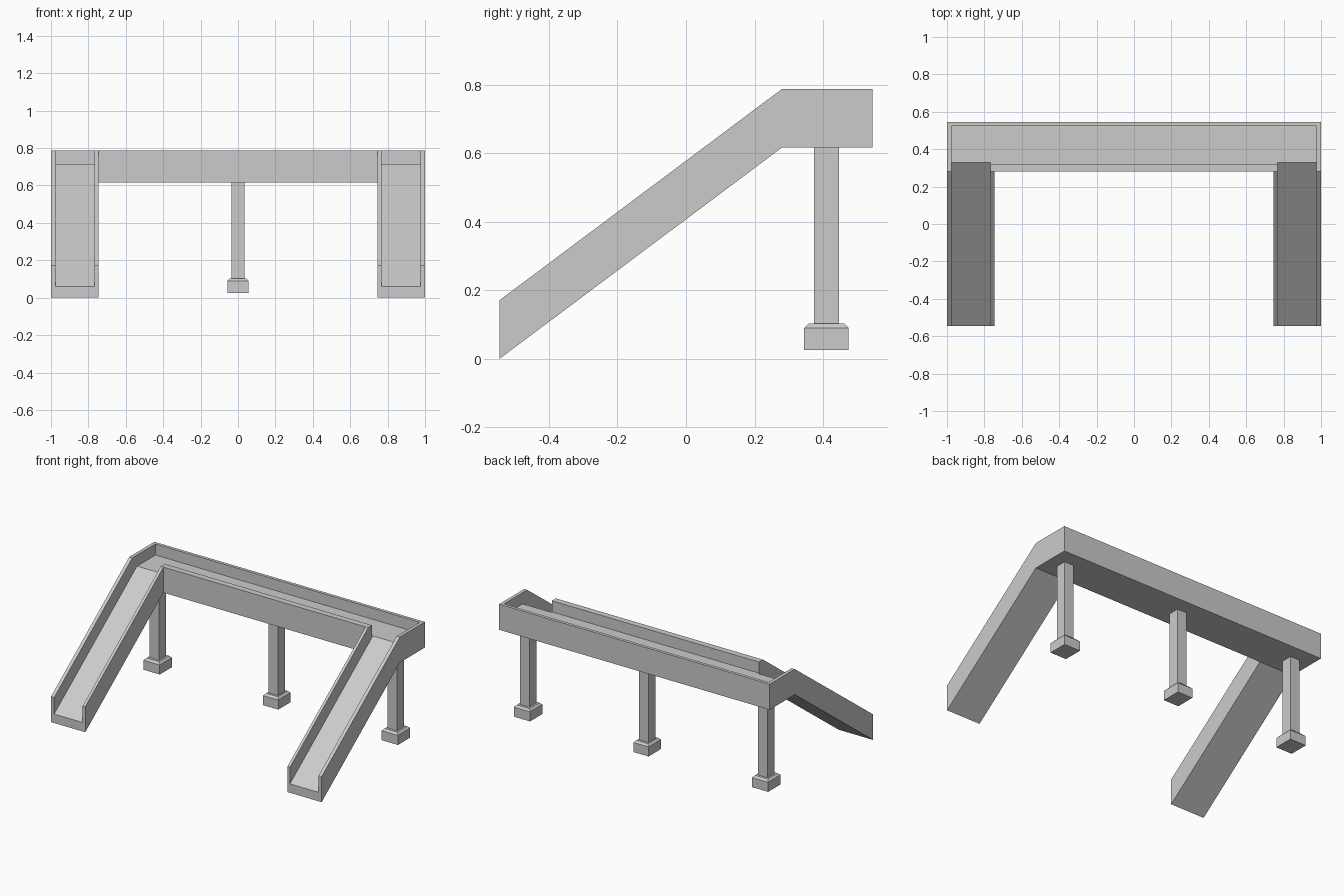
import bpy, bmesh

if "Cube" in bpy.data.objects:
    bpy.data.objects.remove(bpy.data.objects["Cube"])

Y0, YB, Y1 = -0.545, 0.28, 0.545      # ramp foot, bend, back edge
UNDER, TOP, H = 0.617, 0.788, 0.171   # deck underside, wall top, body depth
SLOPE = UNDER / (YB - Y0)
FLOOR, RAMP_FLOOR = 0.714, 0.06


def prism(name, profile, x0, x1):
    """Extrude a (y, z) profile from x0 to x1."""
    bm = bmesh.new()
    face = bm.faces.new([bm.verts.new((x0, y, z)) for y, z in profile])
    ext = bmesh.ops.extrude_face_region(bm, geom=[face])
    verts = [v for v in ext["geom"] if isinstance(v, bmesh.types.BMVert)]
    bmesh.ops.translate(bm, verts=verts, vec=(x1 - x0, 0, 0))
    bmesh.ops.recalc_face_normals(bm, faces=bm.faces)
    return to_object(name, bm)


def to_object(name, bm):
    mesh = bpy.data.meshes.new(name)
    bm.to_mesh(mesh)
    bm.free()
    ob = bpy.data.objects.new(name, mesh)
    bpy.context.collection.objects.link(ob)
    return ob


def rect(y0, y1, z0, z1):
    return [(y0, z0), (y1, z0), (y1, z1), (y0, z1)]


def cut(target, cutter):
    mod = target.modifiers.new("cut", 'BOOLEAN')
    mod.operation, mod.solver, mod.object = 'DIFFERENCE', 'EXACT', cutter
    bpy.context.view_layer.objects.active = target
    bpy.ops.object.modifier_apply(modifier=mod.name)
    bpy.data.objects.remove(cutter)


# Walkway body: full-width side profile, opened between the two ramps
walkway = prism("walkway", [(Y0, 0), (YB, UNDER), (Y1, UNDER),
                            (Y1, TOP), (YB, TOP), (Y0, H)], -1, 1)
cut(walkway, prism("gap_cutter", rect(-1, YB, -1, 2), -0.747, 0.747))

# Sunken deck floor
cut(walkway, prism("deck_cutter", rect(0.322, 0.524, FLOOR, 1), -0.977, 0.977))


# Sloping channels in both ramps, leaving thin side walls
def ramp_z(y):
    return RAMP_FLOOR + SLOPE * (y - Y0)


for a, b in ((-0.977, -0.766), (0.766, 0.977)):
    ya, yb = -0.7, 0.42
    cut(walkway, prism("ramp_cutter", [(ya, ramp_z(ya)), (yb, ramp_z(yb)),
                                       (yb, 1.2), (ya, 1.2)], a, b))


# Support pillars: footing with chamfered top and a square post in one loft
def pillar(name, x, foot_x):
    rings = [(foot_x, 0.065, 0.026), (foot_x, 0.065, 0.09),
             (foot_x - 0.013, 0.052, 0.103), (0.035, 0.0365, 0.103),
             (0.035, 0.0365, UNDER)]
    bm = bmesh.new()
    loops = [[bm.verts.new((x + sx * hx, 0.41 + sy * hy, z))
              for sx, sy in ((-1, -1), (1, -1), (1, 1), (-1, 1))]
             for hx, hy, z in rings]
    for lo, hi in zip(loops, loops[1:]):
        for i in range(4):
            j = (i + 1) % 4
            bm.faces.new((lo[i], lo[j], hi[j], hi[i]))
    bm.faces.new(loops[0][::-1])
    bm.faces.new(loops[-1])
    to_object(name, bm)


for name, x, foot in (("left_pillar", -0.88, 0.06), ("middle_pillar", 0, 0.056),
                      ("right_pillar", 0.88, 0.06)):
    pillar(name, x, foot)
